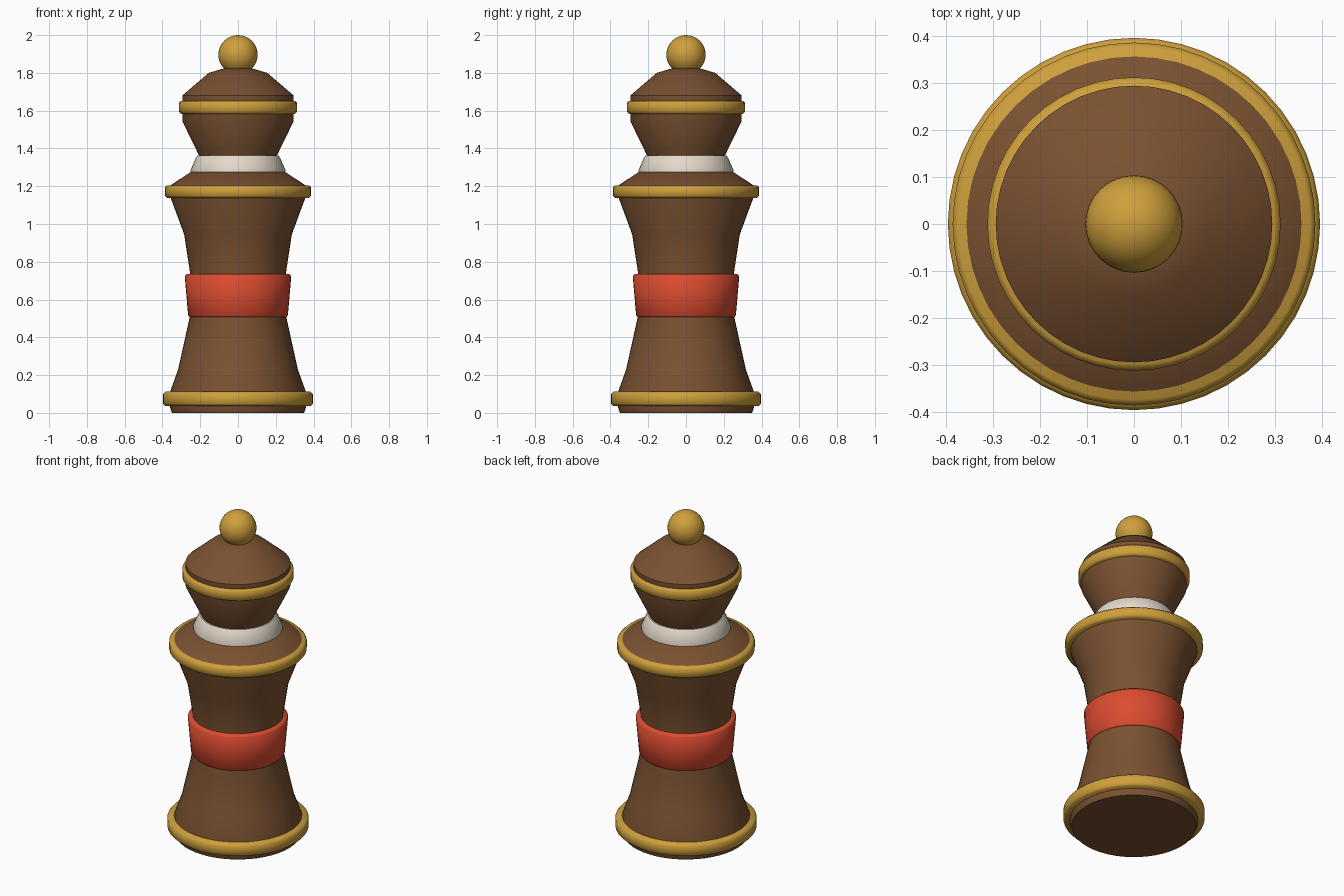
import bpy
import bmesh
import math

cube = bpy.data.objects.get("Cube")
if cube:
    bpy.data.objects.remove(cube, do_unlink=True)

SIDES = 48


def material(name, rgb):
    mat = bpy.data.materials.new(name)
    mat.use_nodes = True
    mat.diffuse_color = (*rgb, 1)
    mat.node_tree.nodes["Principled BSDF"].inputs["Base Color"].default_value = (*rgb, 1)
    return mat


brown = material("brown wood", (0.195, 0.083, 0.031))
gold = material("gold trim", (0.62, 0.35, 0.045))
red = material("red band", (0.72, 0.072, 0.03))
cream = material("cream collar", (0.78, 0.70, 0.60))


def finish(name, bm, mat, angle):
    bmesh.ops.recalc_face_normals(bm, faces=bm.faces)
    mesh = bpy.data.meshes.new(name)
    bm.to_mesh(mesh)
    bm.free()
    mesh.materials.append(mat)
    obj = bpy.data.objects.new(name, mesh)
    bpy.context.collection.objects.link(obj)
    bpy.ops.object.select_all(action="DESELECT")
    obj.select_set(True)
    bpy.context.view_layer.objects.active = obj
    bpy.ops.object.shade_smooth_by_angle(angle=math.radians(angle))
    return obj


def turned(name, profile, mat, angle=40):
    """Solid of revolution from (radius, height) points, capped at both ends."""
    bm = bmesh.new()
    rings = []
    for r, z in profile:
        rings.append([bm.verts.new((r * math.cos(math.tau * i / SIDES),
                                    r * math.sin(math.tau * i / SIDES), z))
                      for i in range(SIDES)])
    for low, high in zip(rings, rings[1:]):
        for i in range(SIDES):
            j = (i + 1) % SIDES
            bm.faces.new((low[i], low[j], high[j], high[i]))
    bm.faces.new(rings[0])
    bm.faces.new(rings[-1])
    return finish(name, bm, mat, angle)


def trim(name, radius, bottom, top, mat, flare=0.0, bevel=0.012):
    """Disc-shaped band with softened rims; flare widens its top."""
    turned(name, [(radius - bevel, bottom), (radius, bottom + bevel),
                  (radius + flare, top - bevel), (radius + flare - bevel, top)], mat, 50)


# Turned wooden body and head
turned("body", [(0.35, 0), (0.36, 0.03), (0.36, 0.11), (0.317, 0.23), (0.255, 0.51),
                (0.253, 0.735), (0.285, 0.945), (0.357, 1.14), (0.365, 1.20),
                (0.25, 1.275)], brown)
turned("head", [(0.20, 1.35), (0.295, 1.545), (0.295, 1.68), (0.155, 1.80),
                (0.08, 1.822)], brown)

# Collar between shoulders and head
turned("collar", [(0.25, 1.272), (0.252, 1.284), (0.222, 1.352), (0.214, 1.362)], cream, 50)

# Gold rims and red waist band
trim("base_rim", 0.397, 0.037, 0.112, gold)
trim("shoulder_rim", 0.387, 1.138, 1.205, gold)
trim("head_rim", 0.313, 1.582, 1.652, gold)
trim("waist_band", 0.264, 0.505, 0.735, red, flare=0.018, bevel=0.01)

# Ball finial
bm = bmesh.new()
bmesh.ops.create_uvsphere(bm, u_segments=32, v_segments=20, radius=0.104)
bmesh.ops.translate(bm, verts=bm.verts, vec=(0, 0, 1.896))
finish("finial", bm, gold, 60)
